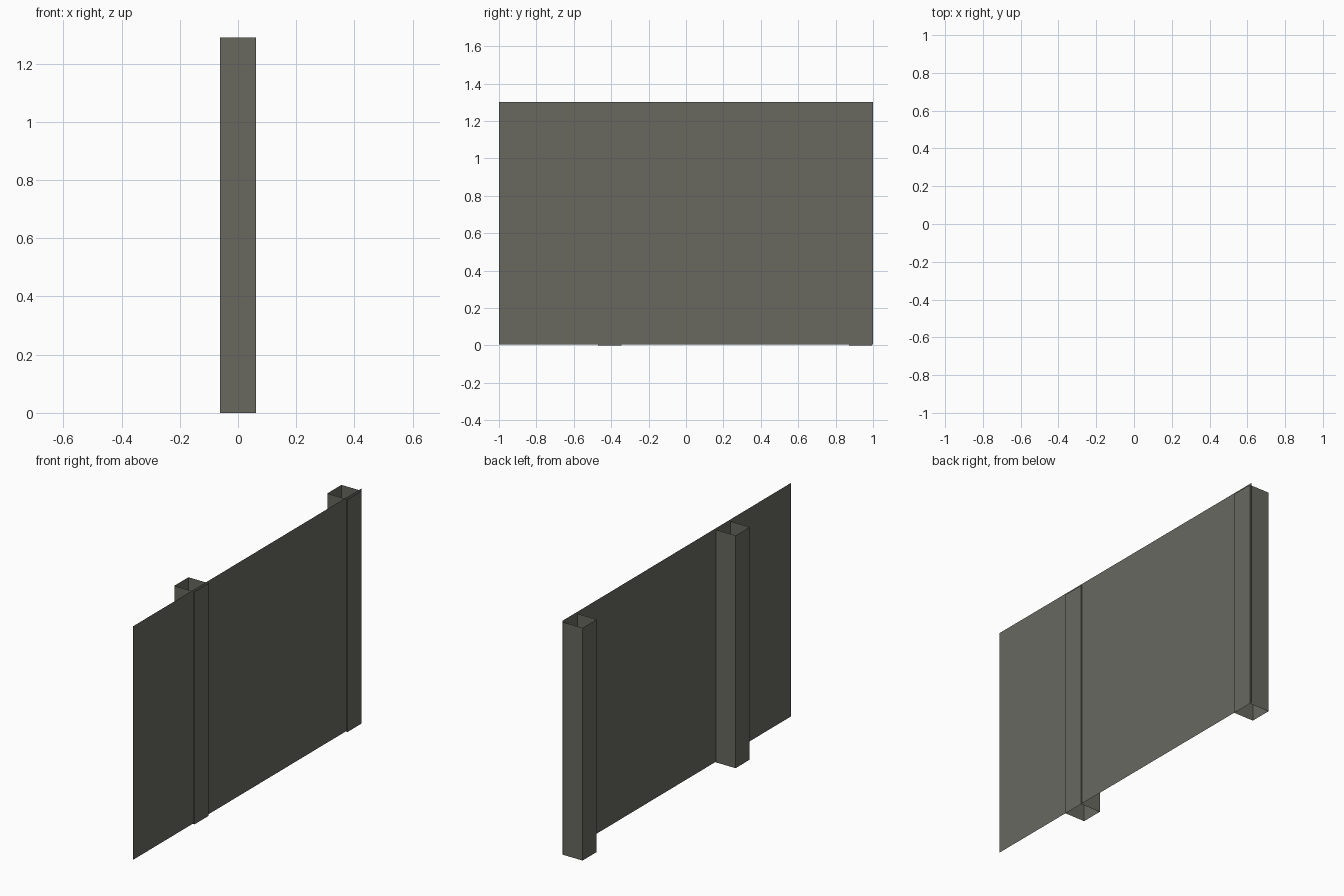
import bpy, bmesh

if "Cube" in bpy.data.objects:
    bpy.data.objects.remove(bpy.data.objects["Cube"])

H = 0.062          # half width of a square post
POST_TOP = 1.29

mat = bpy.data.materials.new("dark olive grey")
mat.diffuse_color = (0.14, 0.14, 0.118, 1)
mat.use_nodes = True
mat.node_tree.nodes["Principled BSDF"].inputs["Base Color"].default_value = mat.diffuse_color


def finish(name, bm):
    me = bpy.data.meshes.new(name)
    bm.to_mesh(me)
    bm.free()
    me.materials.append(mat)
    ob = bpy.data.objects.new(name, me)
    bpy.context.collection.objects.link(ob)
    return ob


# Hollow square post, open at both ends
def post(name, y):
    bm = bmesh.new()
    ring = [(-H, y - H), (H, y - H), (H, y + H), (-H, y + H)]
    low = [bm.verts.new((a, b, 0)) for a, b in ring]
    top = [bm.verts.new((a, b, POST_TOP)) for a, b in ring]
    for i in range(4):
        j = (i + 1) % 4
        bm.faces.new((low[i], low[j], top[j], top[i]))
    finish(name, bm)


post("middle_post", -0.408)
post("end_post", 0.933)

# Thin fence sheet set just behind the outer post faces
bm = bmesh.new()
corners = [(-1, 0.005), (1, 0.005), (1, 1.3), (-1, 1.3)]
bm.faces.new([bm.verts.new((0.057, y, z)) for y, z in corners])
finish("fence_panel", bm)
